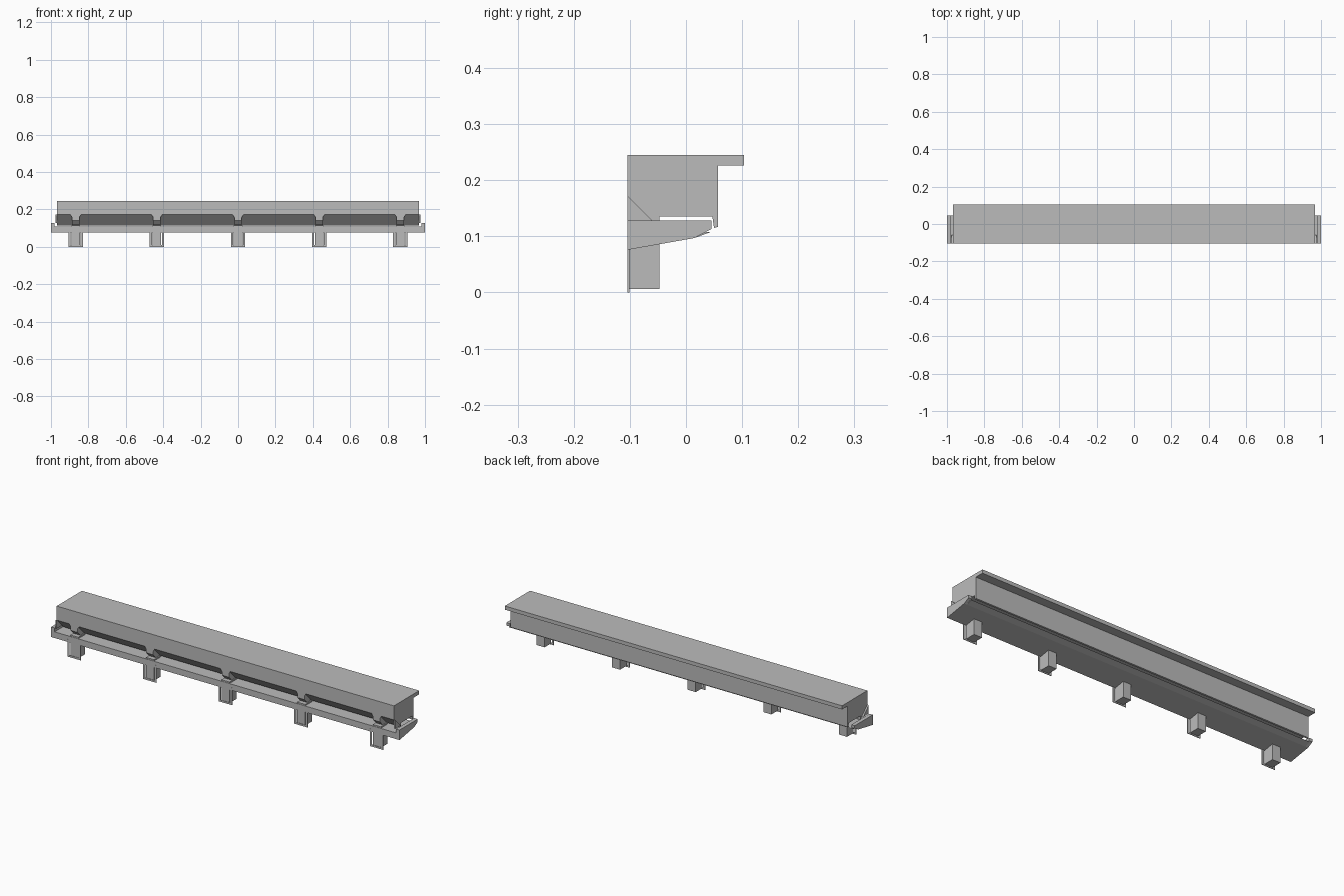
import bpy
import bmesh

cube = bpy.data.objects.get("Cube")
if cube:
    bpy.data.objects.remove(cube, do_unlink=True)

grey = bpy.data.materials.new("plain grey")
grey.use_nodes = True
colour = (0.5, 0.5, 0.5, 1)
grey.diffuse_color = colour
grey.node_tree.nodes["Principled BSDF"].inputs["Base Color"].default_value = colour


def extrude(name, outline, axis, start, end):
    """Sweep a closed outline along x (outline in y, z) or y (outline in x, z)."""
    bm = bmesh.new()
    place = (lambda a, b: (start, a, b)) if axis == "x" else (lambda a, b: (a, start, b))
    face = bm.faces.new([bm.verts.new(place(a, b)) for a, b in outline])
    moved = bmesh.ops.extrude_face_region(bm, geom=[face])["geom"]
    shift = (end - start, 0, 0) if axis == "x" else (0, end - start, 0)
    bmesh.ops.translate(bm, vec=shift, verts=[v for v in moved if isinstance(v, bmesh.types.BMVert)])
    bmesh.ops.recalc_face_normals(bm, faces=bm.faces)
    mesh = bpy.data.meshes.new(name)
    bm.to_mesh(mesh)
    bm.free()
    mesh.materials.append(grey)
    obj = bpy.data.objects.new(name, mesh)
    bpy.context.collection.objects.link(obj)
    return obj


FRONT = -0.104

# Upper beam with overhanging top, sloped front underside and rear drip lip
beam = [(FRONT, 0.245), (0.103, 0.245), (0.103, 0.226), (0.057, 0.226),
        (0.057, 0.117), (0.050, 0.115), (0.047, 0.135), (-0.047, 0.135),
        (-0.047, 0.115), (FRONT, 0.172)]
extrude("upper_beam", beam, "x", -0.968, 0.968)

# Lower tray with tapering underside
tray = [(FRONT, 0.108), (0.045, 0.108), (0.015, 0.097), (FRONT, 0.076)]
extrude("lower_tray", tray, "x", -0.985, 0.985)

# Raised tray ends and the gussets joining them to the beam
end_wall = [(FRONT, 0.128), (0.045, 0.128), (0.045, 0.113), (0.015, 0.097), (FRONT, 0.076)]
gusset = [(FRONT, 0.172), (-0.06, 0.128), (FRONT, 0.128)]
for side, label in ((1, "left"), (-1, "right")):
    extrude(f"{label}_tray_end", end_wall, "x", side * 0.98, side)
    extrude(f"{label}_end_gusset", gusset, "x", side * 0.968, side * 0.976)

# Brackets: U-shaped flange, box inside it, and sloped tab under the beam
tab = [(FRONT, 0.174), (FRONT, 0.14), (-0.082, 0.117), (-0.05, 0.117)]
for i in range(5):
    x = (i - 2) * 0.434
    flange = [(x - 0.038, 0.09), (x - 0.038, 0), (x + 0.038, 0), (x + 0.038, 0.09),
              (x + 0.027, 0.09), (x + 0.027, 0.009), (x - 0.027, 0.009), (x - 0.027, 0.09)]
    box = [(x - 0.023, 0.115), (x - 0.023, 0.006), (x + 0.023, 0.006), (x + 0.023, 0.115)]
    flare = [(x - 0.03, 0.174), (x - 0.02, 0.158), (x + 0.02, 0.158), (x + 0.03, 0.174)]
    extrude(f"bracket_flange_{i + 1}", flange, "y", FRONT - 0.0005, FRONT + 0.003)
    extrude(f"bracket_box_{i + 1}", box, "y", FRONT + 0.002, -0.047)
    extrude(f"beam_tab_{i + 1}", tab, "x", x - 0.02, x + 0.02)
    extrude(f"tab_flare_{i + 1}", flare, "y", FRONT, FRONT + 0.004)
